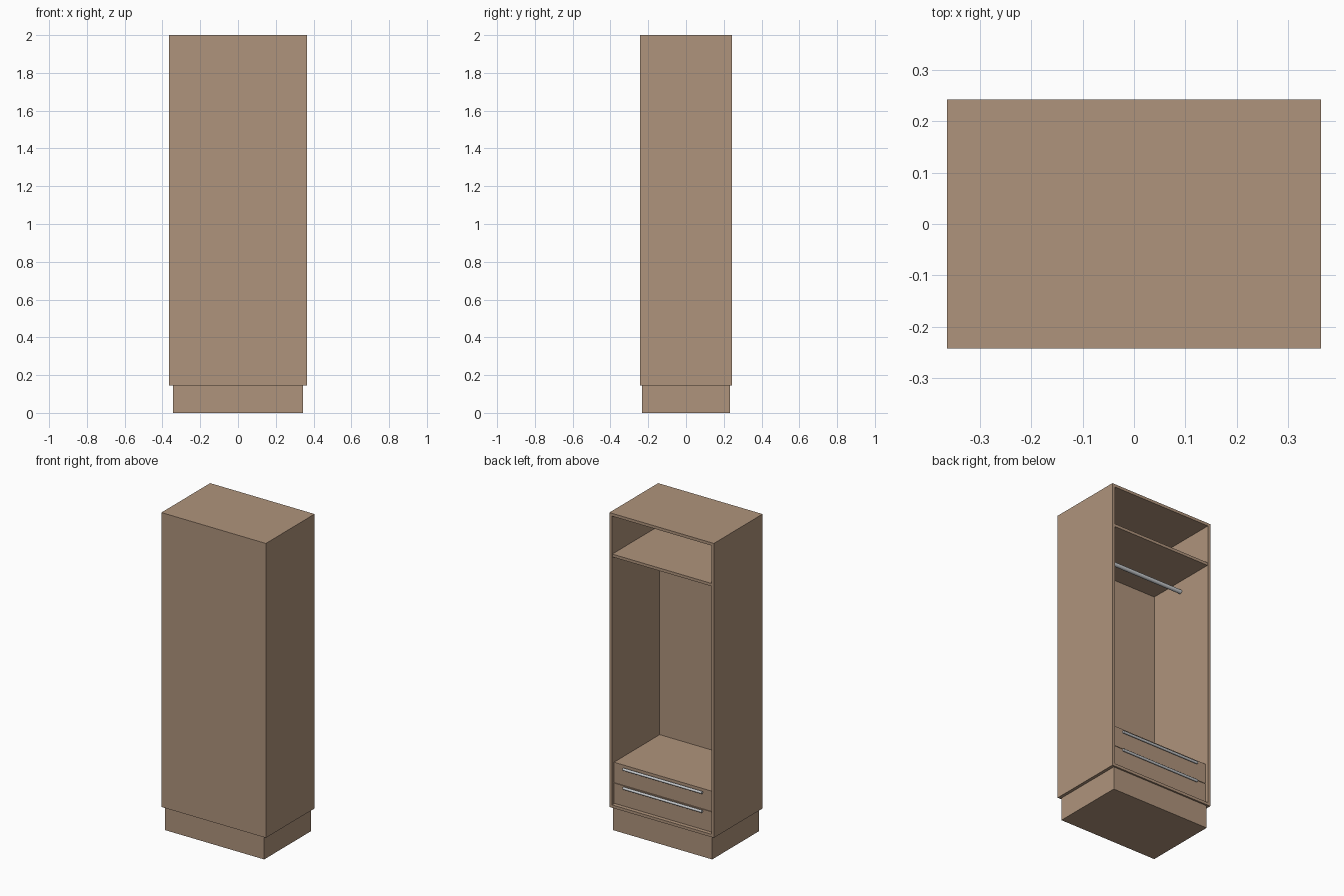
import bpy
import math

if "Cube" in bpy.data.objects:
    bpy.data.objects.remove(bpy.data.objects["Cube"])


def material(name, colour):
    m = bpy.data.materials.new(name)
    m.diffuse_color = (*colour, 1.0)
    m.use_nodes = True
    m.node_tree.nodes["Principled BSDF"].inputs["Base Color"].default_value = m.diffuse_color
    return m


WOOD = material("warm brown wood", (0.43, 0.295, 0.20))
METAL = material("pale grey metal", (0.56, 0.58, 0.60))


def box(name, x, y, z, mat=WOOD):
    """Box from (min, max) ranges on each axis."""
    bpy.ops.mesh.primitive_cube_add(
        size=1, location=[(a + b) / 2 for a, b in (x, y, z)])
    ob = bpy.context.object
    ob.name = name
    ob.scale = [b - a for a, b in (x, y, z)]
    bpy.ops.object.transform_apply(location=False, rotation=False, scale=True)
    ob.data.materials.append(mat)
    return ob


def rod(name, length, radius, y, z):
    """Round bar running along x."""
    bpy.ops.mesh.primitive_cylinder_add(
        vertices=20, radius=radius, depth=length, location=(0, y, z),
        rotation=(0, math.pi / 2, 0))
    ob = bpy.context.object
    ob.name = name
    ob.data.materials.append(METAL)
    bpy.ops.object.shade_smooth_by_angle()
    return ob


W, D = 0.364, 0.2425      # half width and half depth of the carcass
BASE, TOP, T = 0.145, 2.0, 0.018
IN = W - T                # inner half width
PANEL = -D + 0.01         # inside of the closed panel

# Plinth
box("plinth", (-0.345, 0.345), (-0.232, 0.232), (0, BASE))

# Carcass, closed at -y and open at +y
for side, s in (("left", -1), ("right", 1)):
    box(side + "_side", tuple(sorted((s * W, s * IN))), (PANEL, D), (BASE, TOP))
box("closed_panel", (-W, W), (-D, PANEL), (BASE, TOP))
box("top_board", (-IN, IN), (PANEL, D), (TOP - T, TOP))
box("bottom_board", (-IN, IN), (PANEL, D), (BASE, BASE + T))
box("upper_shelf", (-IN, IN), (PANEL, D - 0.003), (1.724, 1.742))

# Hanging rail
rod("hanging_rail", 2 * IN, 0.0125, 0.0, 1.655)

# Drawer unit with two fronts and bar handles
FRONT = D - 0.02
box("drawer_unit", (-IN, IN), (PANEL, FRONT - 0.015), (BASE + T, 0.424))
for name, z0, z1, hz in (("lower", BASE + T + 0.003, 0.293, 0.283),
                         ("upper", 0.296, 0.424, 0.402)):
    box(name + "_drawer_front", (-IN + 0.001, IN - 0.001),
        (FRONT - 0.015, FRONT), (z0, z1))
    rod(name + "_handle", 0.55, 0.008, FRONT + 0.010, hz)
